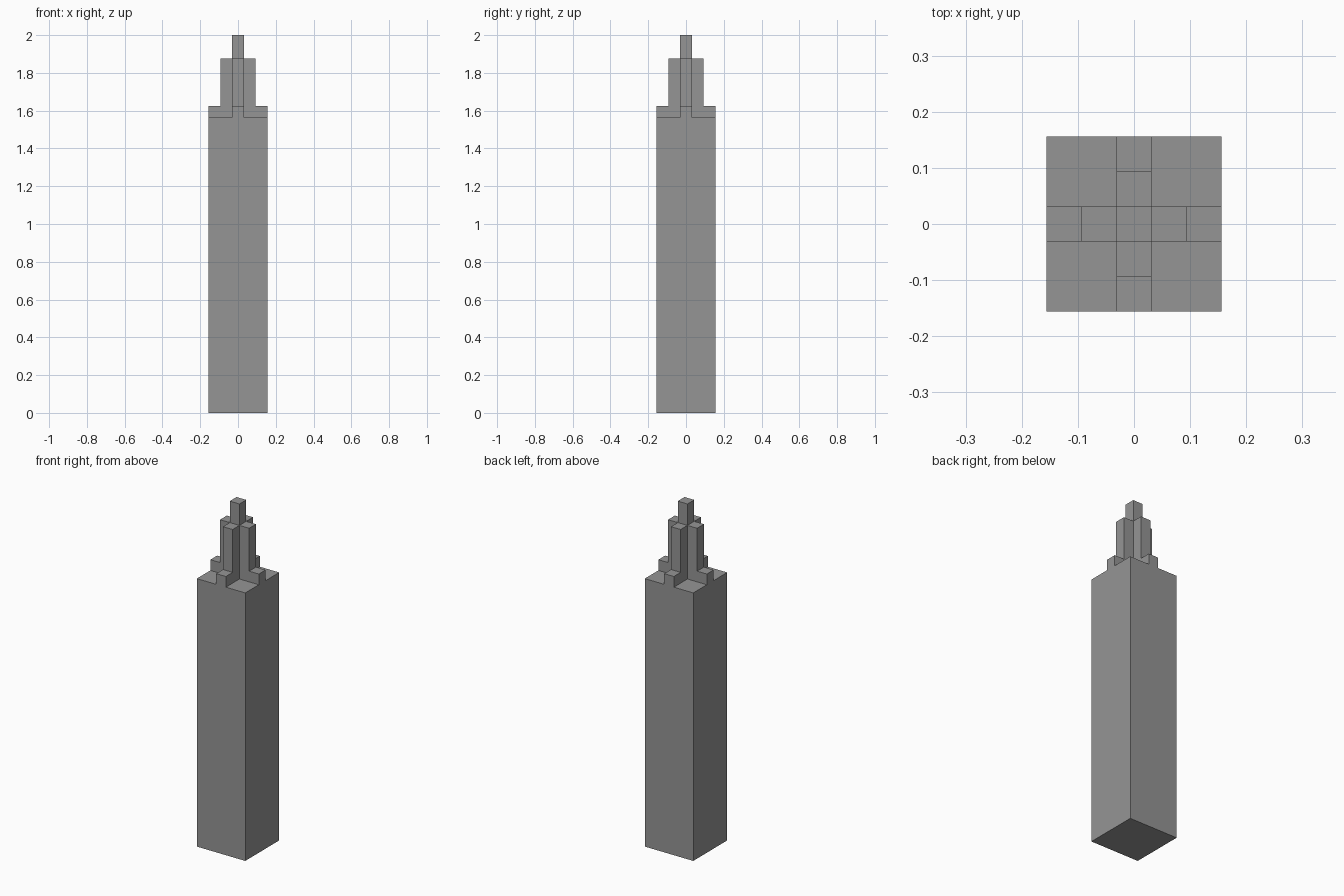
import bpy
import bmesh
from mathutils import Matrix, Vector

cube = bpy.data.objects.get("Cube")
if cube:
    bpy.data.objects.remove(cube, do_unlink=True)

# Everything sits on a block grid of one sixteenth
U = 1 / 16
BASE_TOP, STEP_TOP, FIN_TOP, SPIRE_TOP = 25 * U, 26 * U, 30 * U, 32 * U

stone = bpy.data.materials.new("grey stone")
stone.use_nodes = True
colour = (0.3, 0.3, 0.3, 1)
stone.diffuse_color = colour
bsdf = next(n for n in stone.node_tree.nodes if n.type == "BSDF_PRINCIPLED")
bsdf.inputs["Base Color"].default_value = colour


def block(name, x, y, width, bottom, top):
    """Square upright block centred on x, y."""
    bm = bmesh.new()
    place = Matrix.Translation(Vector((x, y, (bottom + top) / 2)))
    bmesh.ops.create_cube(bm, size=1, matrix=place @ Matrix.Diagonal((width, width, top - bottom, 1)))
    mesh = bpy.data.meshes.new(name)
    bm.to_mesh(mesh)
    bm.free()
    mesh.materials.append(stone)
    obj = bpy.data.objects.new(name, mesh)
    bpy.context.collection.objects.link(obj)
    return obj


# Main shaft and central spire
block("tower_shaft", 0, 0, 5 * U, 0, BASE_TOP)
block("spire", 0, 0, U, BASE_TOP, SPIRE_TOP)

# A tall fin and a low step on each side of the spire
sides = {"left": (1, 0), "right": (-1, 0), "front": (0, -1), "back": (0, 1)}
for side, (dx, dy) in sides.items():
    block(side + "_fin", dx * U, dy * U, U, BASE_TOP, FIN_TOP)
    block(side + "_step", dx * 2 * U, dy * 2 * U, U, BASE_TOP, STEP_TOP)
